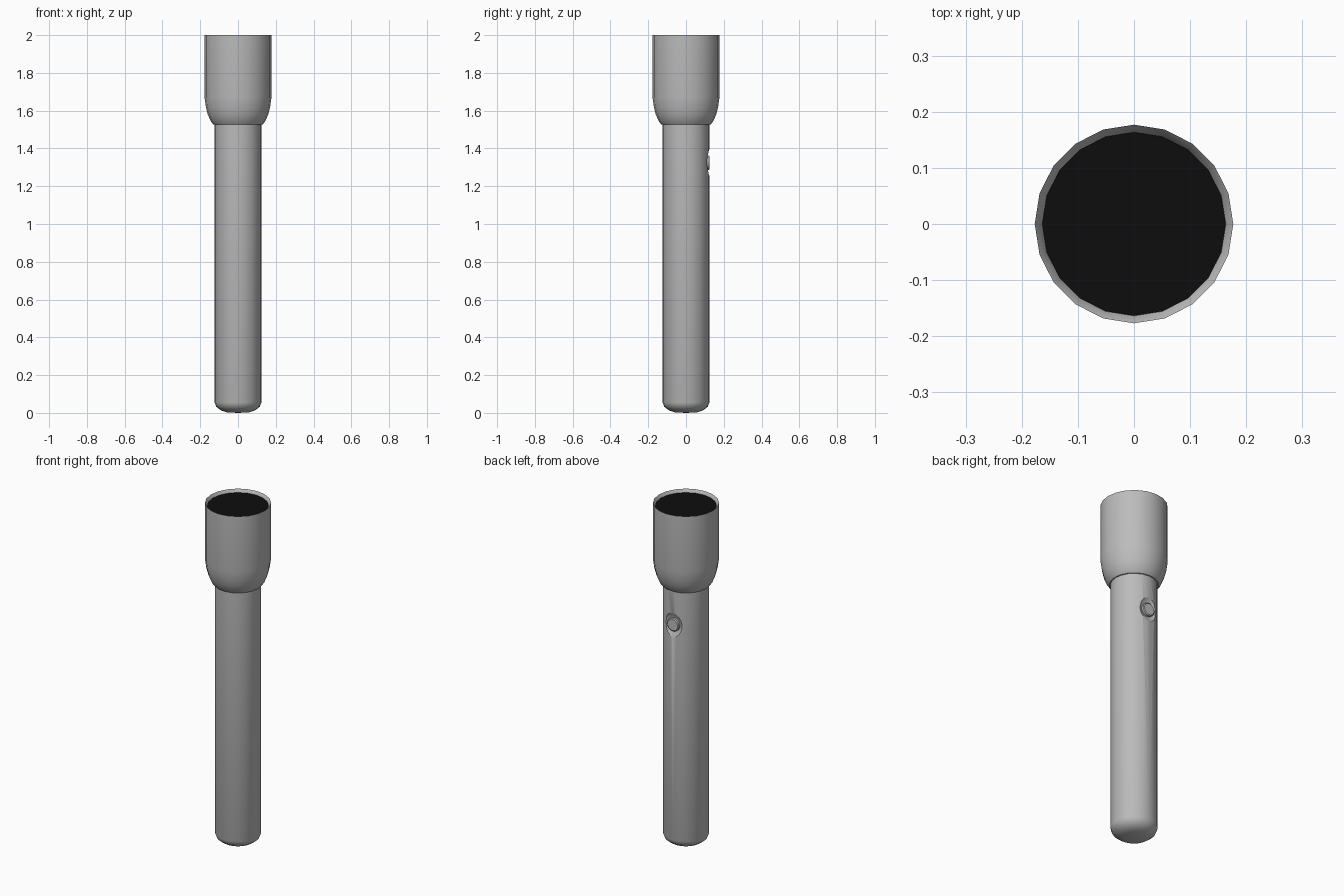
import bpy, bmesh, math

if "Cube" in bpy.data.objects:
    bpy.data.objects.remove(bpy.data.objects["Cube"], do_unlink=True)

SIDES = 20


def material(name, value):
    m = bpy.data.materials.new(name)
    m.use_nodes = True
    colour = (value, value, value, 1)
    m.diffuse_color = colour
    m.node_tree.nodes["Principled BSDF"].inputs["Base Color"].default_value = colour
    return m


def lathe(name, profile, mat, sides=SIDES, along_y=False, z=0, smooth=True):
    """Spin (radius, height) points round an axis; zero radius closes the end."""
    bm = bmesh.new()
    rings = []
    for r, h in profile:
        ring = []
        for i in range(1 if r == 0 else sides):
            a = 2 * math.pi * i / sides
            c, s = r * math.cos(a), r * math.sin(a)
            ring.append(bm.verts.new((c, h, z + s) if along_y else (c, s, h)))
        rings.append(ring)
    for a, b in zip(rings, rings[1:]):
        for i in range(sides):
            corners = [a[i % len(a)], a[(i + 1) % len(a)],
                       b[(i + 1) % len(b)], b[i % len(b)]]
            bm.faces.new(list(dict.fromkeys(corners)))
    bmesh.ops.recalc_face_normals(bm, faces=bm.faces)
    mesh = bpy.data.meshes.new(name)
    bm.to_mesh(mesh)
    bm.free()
    mesh.materials.append(mat)
    ob = bpy.data.objects.new(name, mesh)
    bpy.context.collection.objects.link(ob)
    if smooth:
        shade(ob)
    return ob


def shade(ob):
    bpy.ops.object.select_all(action="DESELECT")
    bpy.context.view_layer.objects.active = ob
    ob.select_set(True)
    bpy.ops.object.shade_smooth_by_angle(angle=math.radians(35))


grey = material("grey metal", 0.5)
black = material("black glass", 0.004)

# Handle with a rounded tail
handle = lathe("handle", [(0, 0), (0.06, 0.003), (0.09, 0.013), (0.115, 0.032),
                          (0.124, 0.055), (0.124, 1.56), (0, 1.56)], grey, smooth=False)

# Shallow dish cut into the back of the handle for the switch
SWITCH_Z = 1.325
cutter = lathe("switch_cutter", [(0, 0.108), (0.047, 0.108), (0.075, 0.126), (0.075, 0.2),
                                 (0, 0.2)], grey, along_y=True, z=SWITCH_Z, smooth=False)
cutter.hide_render = True
cut = handle.modifiers.new("switch_recess", "BOOLEAN")
cut.operation = "DIFFERENCE"
cut.solver = "EXACT"
cut.object = cutter
bpy.context.view_layer.objects.active = handle
bpy.ops.object.modifier_apply(modifier=cut.name)
bpy.data.objects.remove(cutter, do_unlink=True)
shade(handle)

# Switch button
lathe("switch_button", [(0, 0.1), (0.038, 0.1), (0.038, 0.121), (0.033, 0.125),
                        (0, 0.125)], grey, along_y=True, z=SWITCH_Z)

# Flared head with a bevelled inner rim
lathe("head", [(0.118, 1.525), (0.13, 1.526), (0.145, 1.545), (0.16, 1.58), (0.17, 1.62),
               (0.177, 1.67), (0.177, 2.0), (0.164, 1.982), (0.16, 1.95)], grey)

# Lens
lathe("lens", [(0.1635, 1.983), (0, 1.983)], black)
